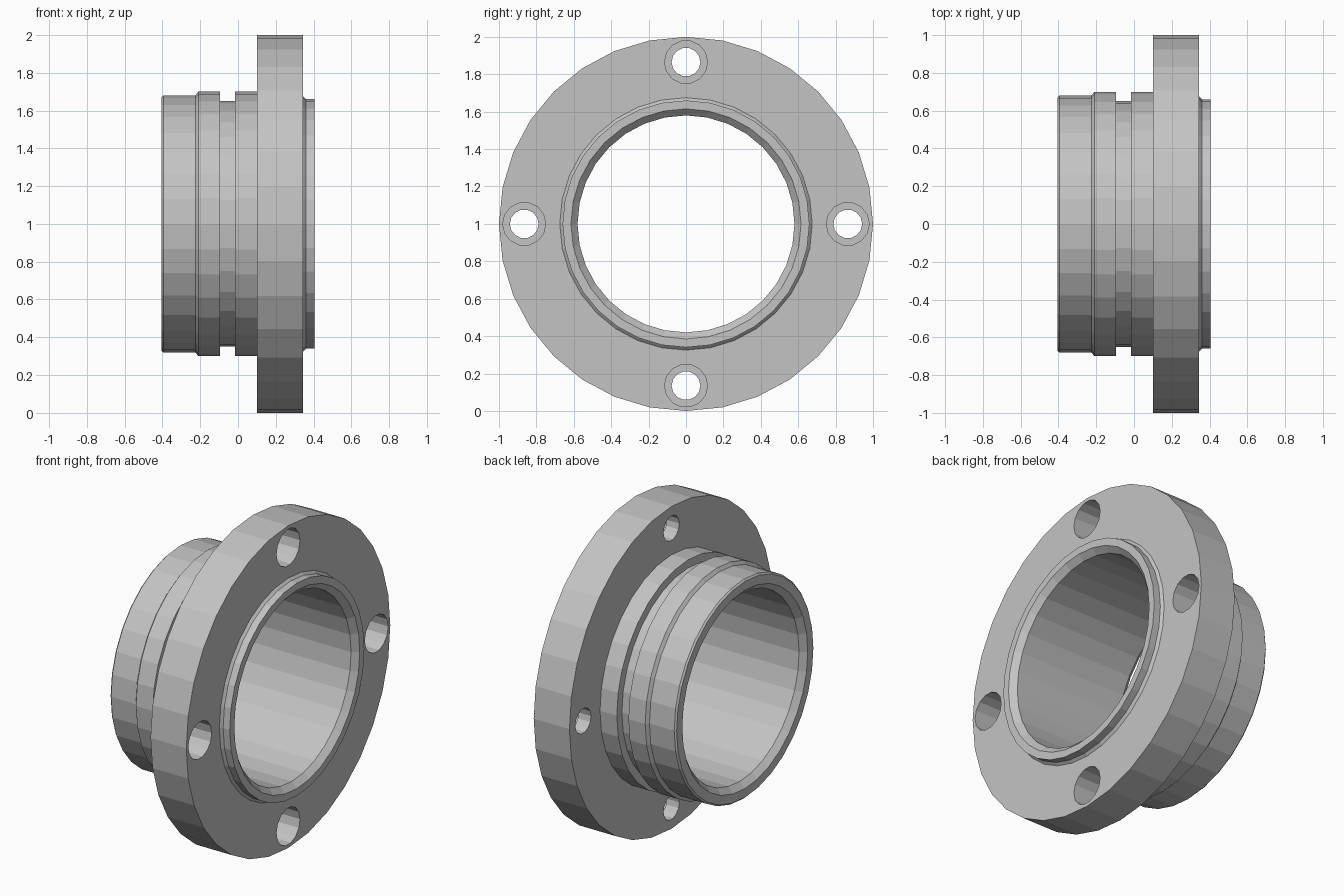
import bpy
import bmesh
from math import cos, sin, pi

cube = bpy.data.objects.get("Cube")
if cube:
    bpy.data.objects.remove(cube, do_unlink=True)

steel = bpy.data.materials.new("grey steel")
steel.use_nodes = True
GREY = (0.55, 0.55, 0.55, 1)
steel.diffuse_color = GREY
steel.node_tree.nodes["Principled BSDF"].inputs["Base Color"].default_value = GREY


def lathe(bm, profile, sides, cy, cz):
    """Turn a closed (x, radius) profile round an axis parallel to x."""
    rings = []
    for i in range(sides):
        a = 2 * pi * i / sides
        rings.append([bm.verts.new((x, cy + r * cos(a), cz + r * sin(a))) for x, r in profile])
    n = len(profile)
    for i, ring in enumerate(rings):
        following = rings[(i + 1) % sides]
        for j in range(n):
            k = (j + 1) % n
            bm.faces.new((ring[j], ring[k], following[k], following[j]))


def finish(bm, name):
    bmesh.ops.remove_doubles(bm, verts=bm.verts, dist=0.0001)
    bmesh.ops.dissolve_degenerate(bm, edges=bm.edges, dist=0.0001)
    bmesh.ops.recalc_face_normals(bm, faces=bm.faces)
    mesh = bpy.data.meshes.new(name)
    bm.to_mesh(mesh)
    bm.free()
    mesh.materials.append(steel)
    obj = bpy.data.objects.new(name, mesh)
    bpy.context.collection.objects.link(obj)
    return obj


# Turned body: grooved sleeve, flange, short spigot and chamfered bore
body_profile = [
    (-0.405, 0.67), (-0.395, 0.68), (-0.225, 0.68), (-0.21, 0.70),
    (-0.095, 0.70), (-0.095, 0.65), (-0.015, 0.65), (-0.015, 0.70),
    (0.10, 0.70), (0.10, 1.0), (0.345, 1.0), (0.345, 0.675),
    (0.36, 0.66), (0.405, 0.66), (0.405, 0.615), (0.37, 0.58),
    (-0.37, 0.58), (-0.405, 0.615),
]
bm = bmesh.new()
lathe(bm, body_profile, 32, 0, 1)
flange = finish(bm, "flanged_sleeve")

# Four counterbored bolt holes, wide on the spigot side
hole_profile = [(0.0, 0), (0.0, 0.077), (0.185, 0.077), (0.185, 0.115), (0.5, 0.115), (0.5, 0)]
bm = bmesh.new()
for i in range(4):
    a = i * pi / 2
    lathe(bm, hole_profile, 14, 0.865 * cos(a), 1 + 0.865 * sin(a))
cutter = finish(bm, "bolt_hole_cutter")
cutter.hide_render = True

cut = flange.modifiers.new("bolt holes", "BOOLEAN")
cut.operation = "DIFFERENCE"
cut.solver = "EXACT"
cut.object = cutter
bpy.context.view_layer.objects.active = flange
flange.select_set(True)
bpy.ops.object.modifier_apply(modifier=cut.name)
bpy.data.objects.remove(cutter, do_unlink=True)
